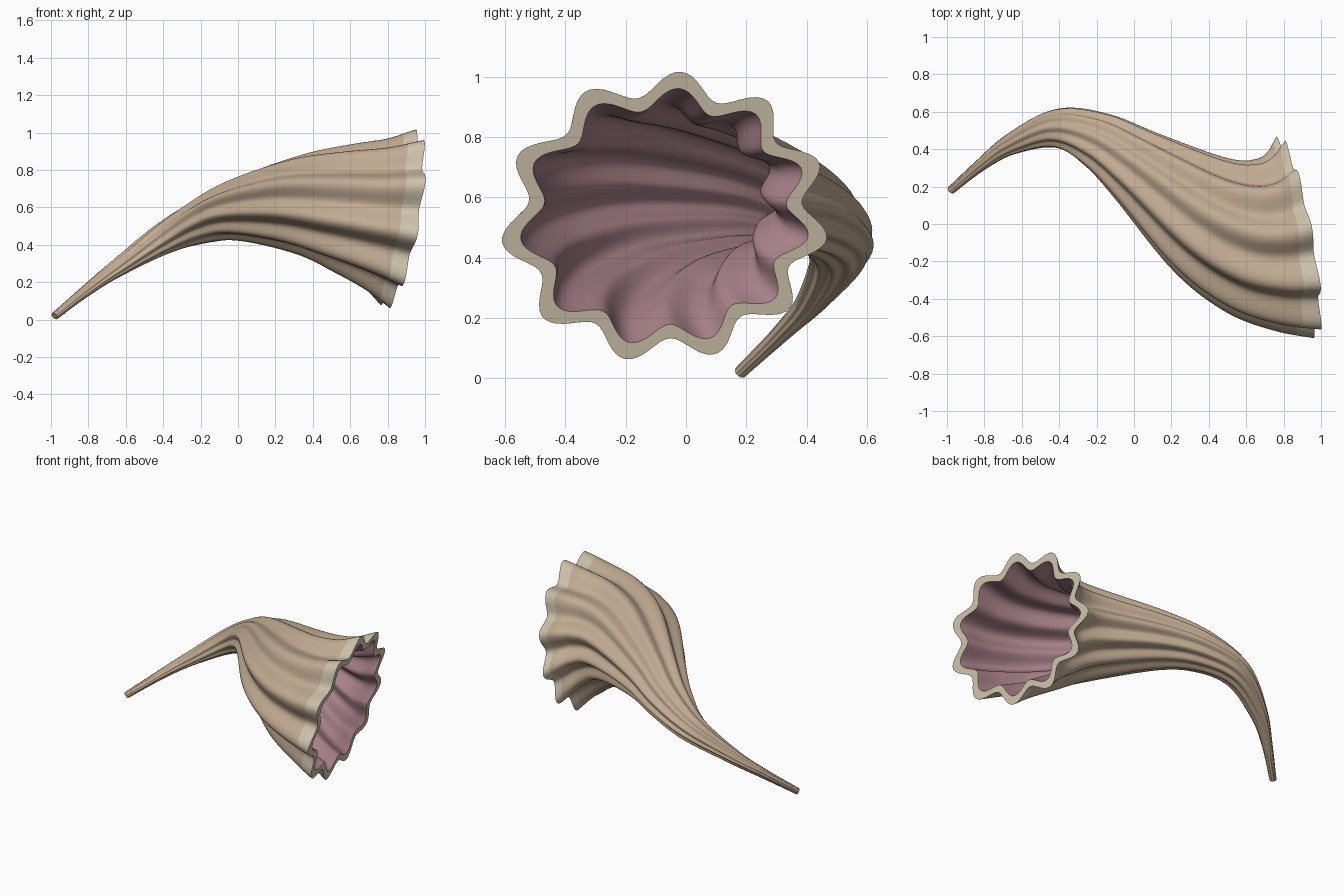
import bpy, math
from mathutils import Vector

if "Cube" in bpy.data.objects:
    bpy.data.objects.remove(bpy.data.objects["Cube"])

# Stations along the horn: centre x, y, z, half width, half height, yaw, pitch of section
STATIONS = [
    (-1.12, .06, -.10, .012, .012, 44, 34),
    (-.98, .18, .019, .022, .021, 42, 33), (-.82, .315, .148, .034, .030, 38, 32),
    (-.66, .425, .266, .058, .046, 27, 31), (-.42, .51, .42, .105, .082, 2, 28),
    (-.20, .45, .523, .155, .122, -25, 20), (.02, .305, .59, .215, .175, -34, 8),
    (.35, .06, .615, .335, .272, -29, 0), (.57, -.06, .59, .42, .35, -12, -5),
    (.74, -.092, .558, .485, .415, 2, -8), (.875, -.07, .535, .555, .49, 10.5, -10),
    (1.05, -.04, .507, .64, .575, 18, -12)]
SPANS = len(STATIONS) - 3
LOBES, SIDES = 11, 176
PHASE = math.radians(86)


def station(t):
    """Smooth interpolation of the stations at t in 0..SPANS."""
    i = min(int(t), SPANS - 1)
    u = t - i
    return [.5 * (2*p1 + (p2 - p0)*u + (2*p0 - 5*p1 + 4*p2 - p3)*u*u
                  + (3*p1 - p0 - 3*p2 + p3)*u**3)
            for p0, p1, p2, p3 in zip(*STATIONS[i:i + 4])]


def ring(t, scale=1.0):
    """Fluted elliptical section facing along yaw and pitch."""
    x, y, z, half_w, half_h, yaw, pitch = station(t)
    yaw, pitch = math.radians(yaw), math.radians(pitch)
    tangent = Vector((math.cos(yaw) * math.cos(pitch), math.sin(yaw) * math.cos(pitch), math.sin(pitch)))
    side = Vector((-math.sin(yaw), math.cos(yaw), 0))
    up = tangent.cross(side)
    depth = .045 + .037 * t / SPANS
    pts = []
    for k in range(SIDES):
        a = 2 * math.pi * k / SIDES
        # flutes sit slightly unevenly around the mouth
        shift = math.radians(4) * (1 - math.sin(a + .3))
        r = scale * (1 - depth + depth * math.cos(LOBES * (a - shift - PHASE)))
        pts.append(Vector((x, y, z)) + side * (half_w * r * math.cos(a)) + up * (half_h * r * math.sin(a)))
    return pts


def loft(name, rings, color, cap=None):
    verts = [p for r in rings for p in r]
    faces = []
    for j in range(len(rings) - 1):
        for k in range(SIDES):
            m = (k + 1) % SIDES
            a, b = j * SIDES, (j + 1) * SIDES
            faces.append((a + k, a + m, b + m, b + k))
    if cap == 'start':
        faces.append(tuple(reversed(range(SIDES))))
    if cap == 'end':
        faces.append(tuple(range(len(verts) - SIDES, len(verts))))
    me = bpy.data.meshes.new(name)
    me.from_pydata(verts, [], faces)
    ob = bpy.data.objects.new(name, me)
    bpy.context.collection.objects.link(ob)
    mat = bpy.data.materials.new(name + "_color")
    mat.diffuse_color = (*color, 1)
    mat.use_nodes = True
    mat.node_tree.nodes["Principled BSDF"].inputs["Base Color"].default_value = mat.diffuse_color
    me.materials.append(mat)
    bpy.ops.object.select_all(action='DESELECT')
    ob.select_set(True)
    bpy.context.view_layer.objects.active = ob
    bpy.ops.object.shade_smooth_by_angle(angle=math.radians(40))
    return ob


def steps(t0, t1, n):
    return [t0 + (t1 - t0) * i / n for i in range(n + 1)]


LIP = SPANS - .45
INNER = .885
# Outer skin with blunt closed tip
loft("horn_body", [ring(t) for t in steps(0, LIP, 100)], (.54, .41, .29), 'start')
# Pale band around the mouth, folding over the flat rim
loft("mouth_lip", [ring(t) for t in steps(LIP, SPANS, 8)] + [ring(SPANS, INNER)], (.62, .54, .41))
# Coloured inside of the horn, narrowing to the tip
loft("inner_lining", [ring(t, INNER) for t in steps(SPANS, .4, 100)], (.39, .22, .25), 'end')
